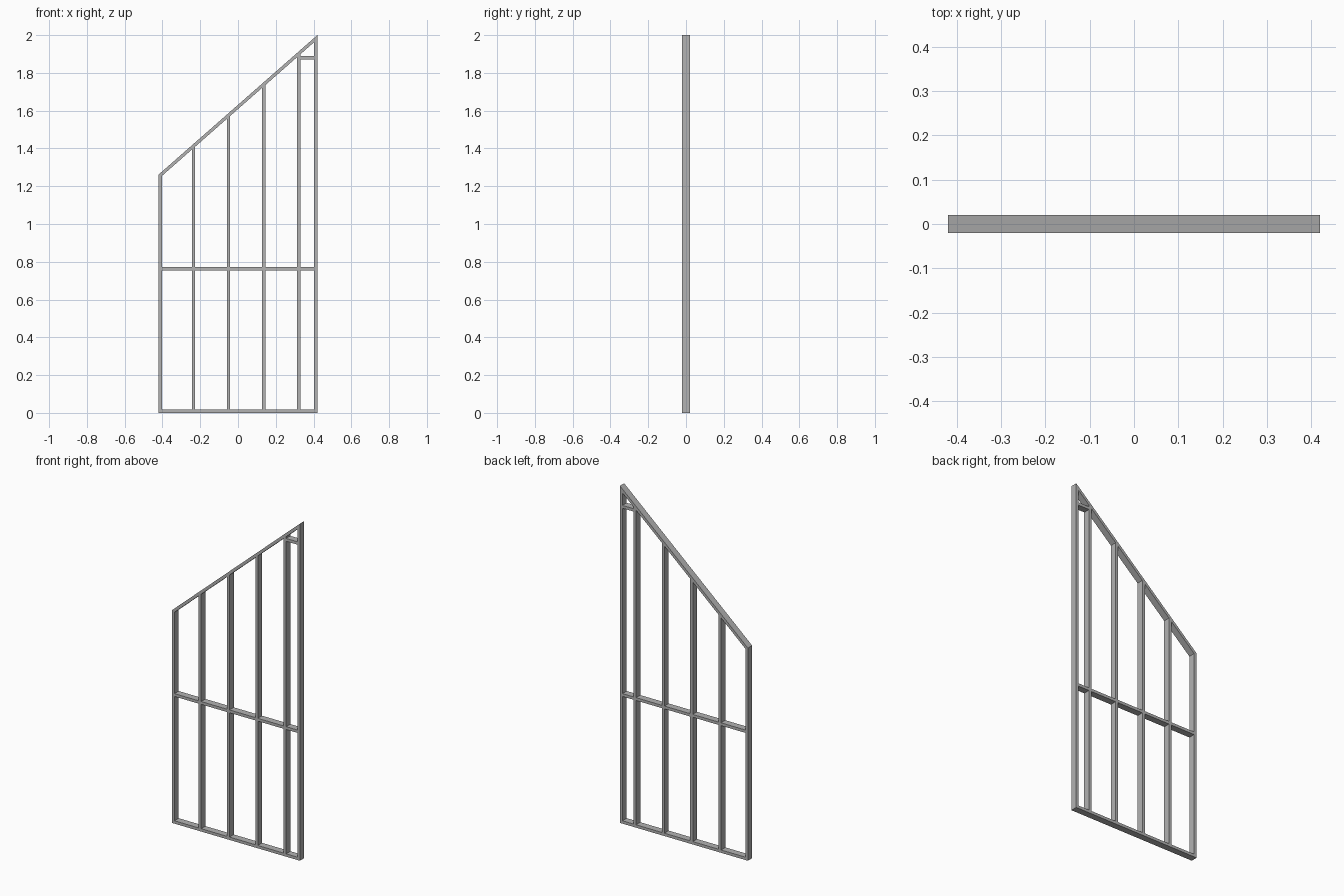
import bpy
import bmesh

default = bpy.data.objects.get("Cube")
if default:
    bpy.data.objects.remove(default, do_unlink=True)

HALF = 0.42      # half the wall width
DEPTH = 0.02     # half the wall depth
T = 0.017        # timber thickness
LOW, HIGH = 1.262, 2.0
SLOPE = (HIGH - LOW) / (2 * HALF)
RISE = T * (1 + SLOPE ** 2) ** 0.5   # vertical thickness of the sloped plate

grey = bpy.data.materials.new("frame grey")
grey.use_nodes = True
colour = (0.45, 0.45, 0.45, 1)
grey.diffuse_color = colour
grey.node_tree.nodes["Principled BSDF"].inputs["Base Color"].default_value = colour


def underside(x):
    return LOW + SLOPE * (x + HALF) - RISE


def member(name, outline):
    """Extrude an outline in x and z through the depth of the wall."""
    bm = bmesh.new()
    face = bm.faces.new([bm.verts.new((x, -DEPTH, z)) for x, z in outline])
    extruded = bmesh.ops.extrude_face_region(bm, geom=[face])
    moved = [v for v in extruded["geom"] if isinstance(v, bmesh.types.BMVert)]
    bmesh.ops.translate(bm, verts=moved, vec=(0, 2 * DEPTH, 0))
    bmesh.ops.recalc_face_normals(bm, faces=bm.faces)
    mesh = bpy.data.meshes.new(name)
    bm.to_mesh(mesh)
    bm.free()
    mesh.materials.append(grey)
    bpy.context.collection.objects.link(bpy.data.objects.new(name, mesh))


def rail(name, x0, x1, z):
    member(name, [(x0, z - T / 2), (x1, z - T / 2), (x1, z + T / 2), (x0, z + T / 2)])


# Bottom plate and sloped top plate
rail("bottom_plate", -HALF, HALF, T / 2)
member("top_plate", [(-HALF, LOW - RISE), (HALF, HIGH - RISE), (HALF, HIGH), (-HALF, LOW)])

# Studs, cut to the slope at the top
studs = [-HALF + T / 2, -0.236, -0.05, 0.136, 0.322, HALF - T / 2]
for i, x in enumerate(studs, 1):
    a, b = x - T / 2, x + T / 2
    member(f"stud_{i}", [(a, T), (b, T), (b, underside(b)), (a, underside(a))])

# Short rails between neighbouring studs
for i, (a, b) in enumerate(zip(studs, studs[1:]), 1):
    rail(f"middle_rail_{i}", a + T / 2, b - T / 2, 0.763)
rail("upper_rail", studs[-2] + T / 2, studs[-1] - T / 2, 1.88)
